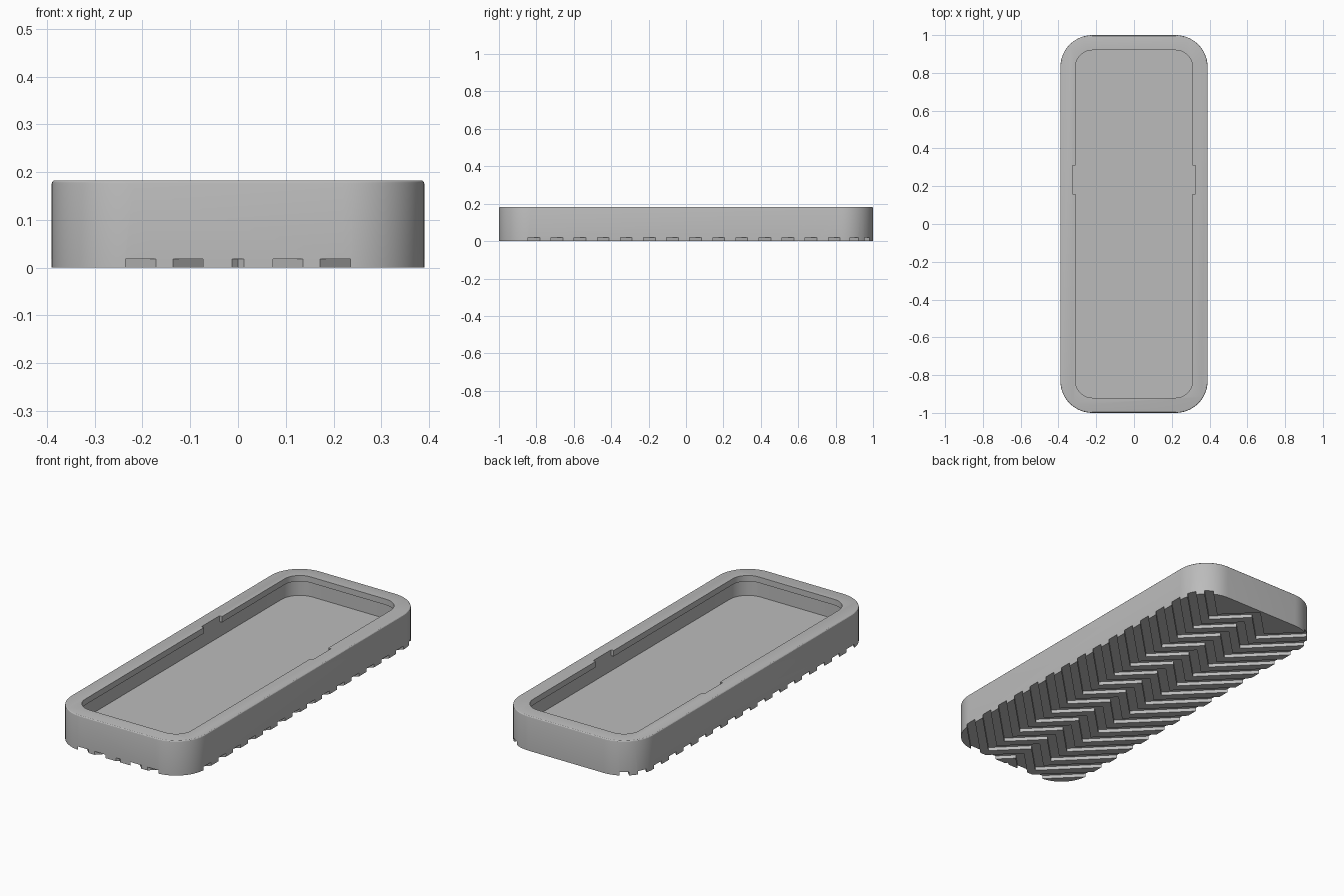
import bpy, bmesh
from math import sin, cos, pi

cube = bpy.data.objects.get("Cube")
if cube:
    bpy.data.objects.remove(cube)

HALF_X, HALF_Y, HEIGHT = 0.39, 1.0, 0.183
FLOOR_Z, LIP_Z = 0.07, 0.152
GROOVE_DEPTH, GROOVE_W, PITCH, FOLD = 0.018, 0.063, 0.1235, 0.154

grey = bpy.data.materials.new("plain_grey")
grey.use_nodes = True
colour = (0.5, 0.5, 0.5, 1)
grey.diffuse_color = colour
grey.node_tree.nodes["Principled BSDF"].inputs["Base Color"].default_value = colour


def rounded_rect(hx, hy, r, steps=14):
    pts = []
    for q, (sx, sy) in enumerate([(1, 1), (-1, 1), (-1, -1), (1, -1)]):
        for i in range(steps + 1):
            a = (q + i / steps) * pi / 2
            pts.append((sx * (hx - r) + r * cos(a), sy * (hy - r) + r * sin(a)))
    return pts


def prism(bm, outline, z0, z1):
    face = bm.faces.new([bm.verts.new((x, y, z0)) for x, y in outline])
    top = bmesh.ops.extrude_face_region(bm, geom=[face])["geom"]
    moved = [v for v in top if isinstance(v, bmesh.types.BMVert)]
    bmesh.ops.translate(bm, verts=moved, vec=(0, 0, z1 - z0))


def make_object(name, solids):
    bm = bmesh.new()
    for outline, z0, z1 in solids:
        prism(bm, outline, z0, z1)
    bmesh.ops.recalc_face_normals(bm, faces=bm.faces)
    mesh = bpy.data.meshes.new(name)
    bm.to_mesh(mesh)
    bm.free()
    mesh.materials.append(grey)
    obj = bpy.data.objects.new(name, mesh)
    bpy.context.collection.objects.link(obj)
    return obj


def chevron(y):
    # Zigzag band: peak in the middle, valleys at the folds, arms rising outward
    reach = 0.45
    line = [(-reach, reach - 2 * FOLD), (-FOLD, -FOLD), (0, 0),
            (FOLD, -FOLD), (reach, reach - 2 * FOLD)]
    low = [(x, y + dy - GROOVE_W / 2) for x, dy in line]
    high = [(x, y + dy + GROOVE_W / 2) for x, dy in reversed(line)]
    return low + high


# Solid body with a softened top edge
tray = make_object("tray", [(rounded_rect(HALF_X, HALF_Y, 0.17), 0, HEIGHT)])
bm = bmesh.new()
bm.from_mesh(tray.data)
rim = [e for e in bm.edges if all(v.co.z > HEIGHT - 0.001 for v in e.verts)]
bmesh.ops.bevel(bm, geom=rim, offset=0.007, segments=3, profile=0.5, affect='EDGES')
bm.to_mesh(tray.data)
bm.free()

# Cutters: wide cavity below the lip, opening, side notches, sole grooves
box = [(-0.325, 0.16), (0.325, 0.16), (0.325, 0.31), (-0.325, 0.31)]
cutters = [
    make_object("cavity_cutter", [(rounded_rect(0.327, 0.937, 0.107), FLOOR_Z, LIP_Z)]),
    make_object("opening_cutter", [(rounded_rect(0.31, 0.92, 0.09), LIP_Z - 0.01, 0.3)]),
    make_object("notch_cutter", [(box, LIP_Z - 0.011, 0.31)]),
    make_object("groove_cutter", [(chevron(-1.0185 + k * PITCH), -0.05, GROOVE_DEPTH)
                                  for k in range(17)]),
]
for cutter in cutters:
    cutter.hide_render = True
    mod = tray.modifiers.new(cutter.name, 'BOOLEAN')
    mod.operation, mod.solver, mod.object = 'DIFFERENCE', 'EXACT', cutter

# Keep the finished mesh and discard the cutters
bpy.context.view_layer.update()
result = bpy.data.meshes.new_from_object(tray.evaluated_get(bpy.context.evaluated_depsgraph_get()))
tray.modifiers.clear()
tray.data = result
result.materials.clear()
result.materials.append(grey)
for poly in result.polygons:
    poly.material_index = 0
for cutter in cutters:
    bpy.data.objects.remove(cutter)

bpy.ops.object.select_all(action='DESELECT')
tray.select_set(True)
bpy.context.view_layer.objects.active = tray
bpy.ops.object.shade_smooth_by_angle(angle=0.5)
